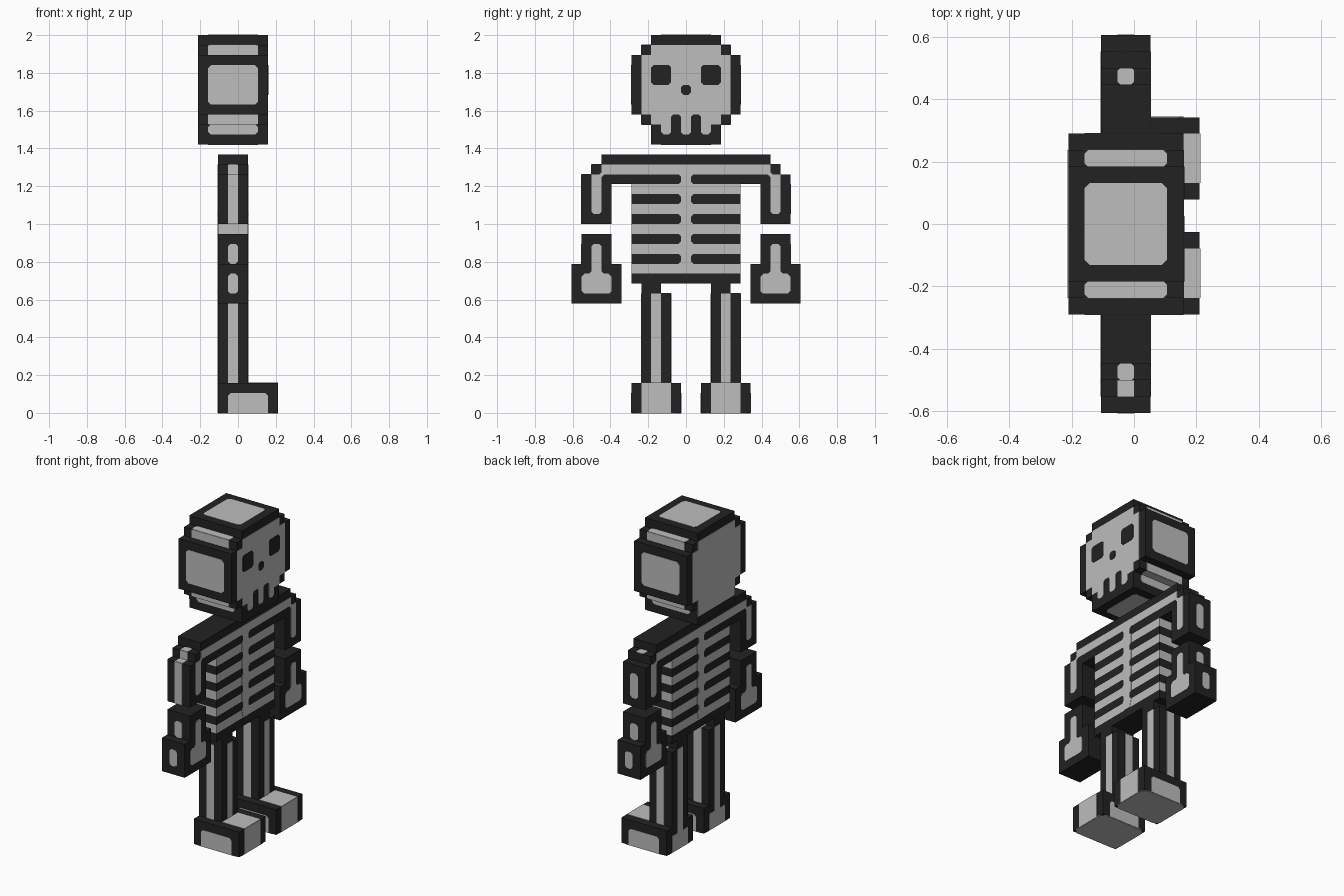
import bpy, bmesh
from mathutils import Vector

if "Cube" in bpy.data.objects:
    bpy.data.objects.remove(bpy.data.objects["Cube"], do_unlink=True)

U = 2 / 38      # one grid cell
THIN = 0.04     # half thickness of a painted plate, in cells


def material(name, v):
    m = bpy.data.materials.new(name)
    m.use_nodes = True
    m.diffuse_color = (v, v, v, 1)
    m.node_tree.nodes["Principled BSDF"].inputs["Base Color"].default_value = (v, v, v, 1)
    return m


DARK = material("charcoal", 0.016)
BONE = material("bone grey", 0.51)


def finish(bm, name, *mats):
    bmesh.ops.recalc_face_normals(bm, faces=bm.faces[:])
    bmesh.ops.scale(bm, vec=(U, U, U), verts=bm.verts[:])
    me = bpy.data.meshes.new(name)
    bm.to_mesh(me)
    bm.free()
    for m in mats:
        me.materials.append(m)
    ob = bpy.data.objects.new(name, me)
    bpy.context.collection.objects.link(ob)
    return ob


def prism(name, axis, outline, lo, hi, mat):
    """Extrude a flat outline along an axis; the outline lies in the other two axes."""
    k = "xyz".index(axis)

    def at(p, d):
        c = list(p)
        c.insert(k, d)
        return Vector(c)
    bm = bmesh.new()
    face = bm.faces.new([bm.verts.new(at(p, lo)) for p in outline])
    ext = bmesh.ops.extrude_face_region(bm, geom=[face])
    top = [v for v in ext["geom"] if isinstance(v, bmesh.types.BMVert)]
    bmesh.ops.translate(bm, vec=at((0, 0), hi - lo), verts=top)
    return finish(bm, name, mat)


def rect(a0, a1, b0, b1, c=0.0):
    """Rectangle with optional clipped corners."""
    if not c:
        return [(a0, b0), (a1, b0), (a1, b1), (a0, b1)]
    return [(a0 + c, b0), (a1 - c, b0), (a1, b0 + c), (a1, b1 - c),
            (a1 - c, b1), (a0 + c, b1), (a0, b1 - c), (a0, b0 + c)]


def plate(name, axis, pos, outline, mat=BONE, t=THIN):
    return prism(name, axis, outline, pos - t, pos + t, mat)


def mirrored(half, c=0.0):
    """Close a half outline by mirroring it about c."""
    return [(c + a, b) for a, b in half] + [(c - a, b) for a, b in reversed(half)]


SIDES = (("front", -1), ("back", 1))

# Head: stepped block
prism("head", "x", mirrored([
    (3.5, 38), (3.5, 37), (4.5, 37), (4.5, 36), (5.5, 36), (5.5, 30),
    (4.5, 30), (4.5, 29), (3.5, 29), (3.5, 27)]), -4, 3, DARK)

# Skull face with teeth, and the plain back of the head
skull = [(3.5, 37), (3.5, 36), (4.5, 36), (4.5, 30), (3.5, 30)]
plate("skull_face", "x", 3, mirrored(skull + [
    (3.5, 29), (2.5, 29), (2.5, 28.25), (2.25, 28), (1.75, 28), (1.5, 28.25),
    (1.5, 29.8), (1.3, 30), (0.7, 30), (0.5, 29.8), (0.5, 28.25), (0.25, 28)]))
plate("skull_back", "x", -4, mirrored(skull + [(3.5, 28)]))
for side, s in SIDES:
    plate(side + "_eye", "x", 3, rect(s * 2.5 - 1, s * 2.5 + 1, 33, 35, 0.25), DARK, 0.08)
plate("nose", "x", 3, rect(-0.5, 0.5, 32, 33, 0.25), DARK, 0.08)

# Bone panels on the head's top, bottom and stepped sides
plate("head_top_panel", "z", 38, rect(-3, 2, -2.5, 2.5, 0.3))
plate("head_bottom_panel", "z", 27, rect(-3, 2, -2.5, 2.5, 0.3))
for side, s in SIDES:
    plate(side + "_cheek_panel", "y", s * 5.5, rect(-3, 2, 31, 35, 0.3))
    plate(side + "_temple_panel", "y", s * 4.5, rect(-3, 2, 36, 37))
    plate(side + "_jaw_panel", "y", s * 4.5, rect(-3, 2, 29, 30))
    plate(side + "_chin_panel", "y", s * 3.5, rect(-3, 2, 28, 29, 0.25))
    for label, z in (("upper", 37), ("lower", 29)):
        plate(f"{side}_{label}_step_panel", "z", z,
              rect(-3, 2, s * 4 - 0.5, s * 4 + 0.5, 0.2))

# Ribcage: block sliced by height, alternating dark and bone rows
bm = bmesh.new()
bmesh.ops.create_cube(bm, size=1)
bmesh.ops.scale(bm, vec=(3, 11, 10), verts=bm.verts[:])
bmesh.ops.translate(bm, vec=(-0.5, 0, 18), verts=bm.verts[:])
for z in range(14, 23):
    bmesh.ops.bisect_plane(bm, geom=bm.verts[:] + bm.edges[:] + bm.faces[:],
                           plane_co=(0, 0, z), plane_no=(0, 0, 1))
for f in bm.faces:
    if abs(f.normal.z) < 0.5:
        f.material_index = 1 - int(f.calc_center_median().z) % 2
finish(bm, "ribcage", DARK, BONE)

# Shoulders and upper arms in one stepped arch
prism("shoulders_and_upper_arms", "x", mirrored([
    (8.5, 26), (8.5, 25), (9.5, 25), (9.5, 24), (10.5, 24),
    (10.5, 19), (7.5, 19), (7.5, 23)]), -2, 1, DARK)

# Spine and arm bones on both broad faces
spine = [(0.5, 14)]
for z in range(15, 24, 2):
    spine += [(0.75, z), (0.5, z + 0.25), (0.5, z + 0.75), (0.75, z + 1)]
collar = [(8.5, 25), (8.5, 24.2), (8.7, 24), (9.5, 24), (9.5, 20.25), (9.25, 20),
          (8.75, 20), (8.5, 20.25), (8.5, 23.7), (8.2, 24)]
for face, x in (("left", 1), ("right", -2)):
    plate(face + "_spine", "x", x, mirrored(spine))
    plate(face + "_collar_and_arm_bones", "x", x, mirrored(collar))

for side, s in SIDES:
    # Outer arm bones; the front arm's strip runs its whole length
    lo, hi, clip = (19, 24, 0) if s < 0 else (20, 23, 0.25)
    plate(side + "_outer_arm_bone", "y", s * 10.5, rect(-1, 0, lo, hi, clip))
    plate(side + "_shoulder_top_bone", "z", 25, rect(-1, 0, s * 9 - 0.5, s * 9 + 0.5, 0.15))
    if s < 0:
        plate("front_shoulder_side_bone", "y", -9.5, rect(-1, 0, 24, 25))
        plate("front_arm_top_bone", "z", 24, rect(-1, 0, -10.5, -9.5))

    # Hand with wrist
    c = s * 9
    prism(side + "_hand", "x", mirrored([
        (1.5, 18), (1.5, 15), (2.5, 15), (2.5, 11)], c), -2, 1, DARK)
    for face, x in (("left", 1), ("right", -2)):
        plate(f"{side}_{face}_hand_bone", "x", x, mirrored([
            (0.25, 17), (0.5, 16.75), (0.5, 14.25), (0.75, 14), (1.2, 14),
            (1.5, 13.7), (1.5, 12.25), (1.25, 12)], c))
    plate(side + "_wrist_bone", "y", s * 10.5, rect(-1, 0, 15, 17, 0.25))
    plate(side + "_knuckle_bone", "y", s * 11.5, rect(-1, 0, 12, 14, 0.25))

    # Leg and hip, set one cell off centre
    c = s * 3.5 + 0.5
    prism(side + "_leg", "x", [
        (c - 1.5, 3), (c + 1.5, 3), (c + 1.5, 12), (c + 0.5, 12),
        (c + 0.5, 13), (c - 1.5, 13)], -2, 1, DARK)
    plate(side + "_left_leg_bone", "x", 1, rect(c - 0.5, c + 0.5, 3, 12))
    plate(side + "_right_leg_bone", "x", -2, rect(c - 0.5, c + 0.5, 2, 12))
    plate(side + "_leg_top_bone", "z", 12, rect(-1, 0, c + 0.5, c + 1.5))
    for label, d in (("near", -1), ("far", 1)):
        plate(f"{side}_{label}_leg_side_bone", "y", c + d * 1.5, rect(-1, 0, 3, 12))
        plate(f"{side}_{label}_foot_side_bone", "y", c + d * 2.5,
              [(-1, 0), (3, 0), (3, 1.75), (2.75, 2), (-0.75, 2), (-1, 1.75)])

    # Foot
    prism(side + "_foot", "x", rect(c - 2.5, c + 2.5, 0, 3), -2, 4, DARK)
    plate(side + "_toe_panel", "x", 4, rect(c - 1.5, c + 1.5, 0, 3))
    plate(side + "_heel_panel", "x", -2, rect(c - 1.5, c + 1.5, 0, 2))
    plate(side + "_foot_top_panel", "z", 3, rect(1, 4, c - 1.5, c + 1.5))
    plate(side + "_sole", "z", 0, rect(-2, 4, c - 2.5, c + 2.5, 0.5))
